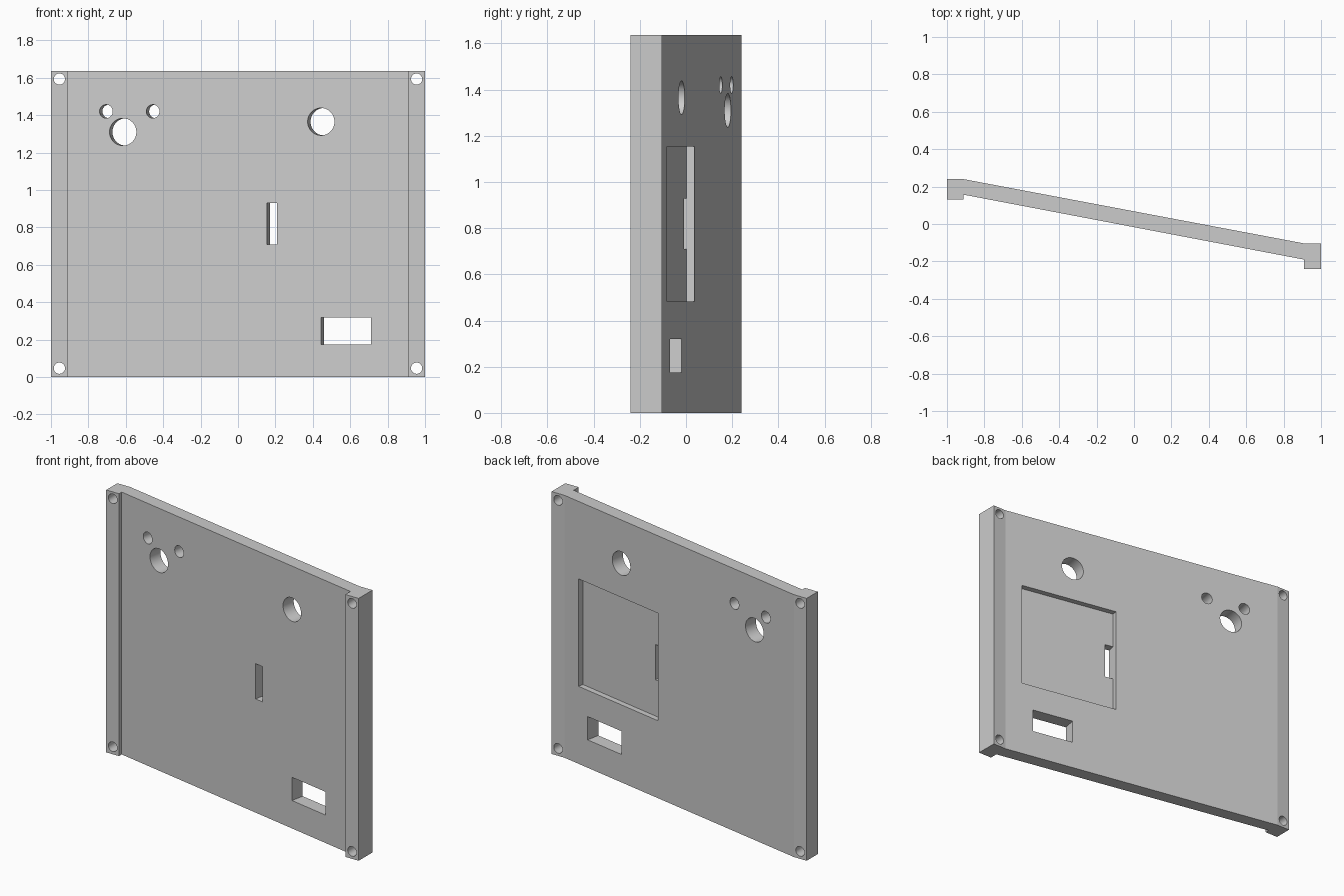
import bpy, bmesh, math
from mathutils import Matrix, Vector

cube = bpy.data.objects.get("Cube")
if cube:
    bpy.data.objects.remove(cube, do_unlink=True)

HEIGHT = 1.636
SLOPE = math.atan2(-0.347, 1.82)           # lean of the panel seen from above
FRONT = Vector((0, -0.0165, 0))            # middle of the slanted front face
SLANT = Matrix.Translation(FRONT) @ Matrix.Rotation(SLOPE, 4, 'Z')

grey = bpy.data.materials.new("light grey")
grey.use_nodes = True
grey.diffuse_color = (0.6, 0.6, 0.6, 1)
grey.node_tree.nodes["Principled BSDF"].inputs["Base Color"].default_value = (0.6, 0.6, 0.6, 1)


def make_object(name, bm):
    bmesh.ops.recalc_face_normals(bm, faces=bm.faces)
    mesh = bpy.data.meshes.new(name)
    bm.to_mesh(mesh)
    bm.free()
    mesh.materials.append(grey)
    obj = bpy.data.objects.new(name, mesh)
    bpy.context.collection.objects.link(obj)
    return obj


def round_cutter(x, z, radius, frame):
    """Cylinder running front to back in the given frame."""
    bm = bmesh.new()
    place = frame @ Matrix.Translation((x, 0, z)) @ Matrix.Rotation(math.pi / 2, 4, 'X')
    bmesh.ops.create_cone(bm, cap_ends=True, segments=64, radius1=radius,
                          radius2=radius, depth=1, matrix=place)
    return make_object("round_cutter", bm)


def box_cutter(x0, x1, z0, z1, y0=-0.3):
    """Box square to the slanted panel, starting y0 behind its front face."""
    y1 = 0.3
    bm = bmesh.new()
    place = (SLANT @ Matrix.Translation(((x0 + x1) / 2, (y0 + y1) / 2, (z0 + z1) / 2))
             @ Matrix.Diagonal((x1 - x0, y1 - y0, z1 - z0, 1)))
    bmesh.ops.create_cube(bm, size=1, matrix=place)
    return make_object("box_cutter", bm)


# Panel with a mounting flange at each side, extruded from its plan outline
outline = [(-1, 0.24), (-0.912, 0.24), (0.91, -0.104), (1, -0.104), (1, -0.24),
           (0.908, -0.24), (0.908, -0.19), (-0.912, 0.157), (-0.912, 0.13), (-1, 0.13)]
bm = bmesh.new()
base = bm.faces.new([bm.verts.new((x, y, 0)) for x, y in outline])
top = bmesh.ops.extrude_face_region(bm, geom=[base])
bmesh.ops.translate(bm, vec=(0, 0, HEIGHT),
                    verts=[v for v in top["geom"] if isinstance(v, bmesh.types.BMVert)])
panel = make_object("slanted_panel", bm)

# Screw holes in the flange corners
cutters = [round_cutter(x, z, 0.03, Matrix.Identity(4))
           for x in (-0.955, 0.955) for z in (0.047, 1.593)]

# Large and small round openings, square to the slanted face
cos = math.cos(SLOPE)
for x, z, radius in [(-0.615, 1.31, 0.073), (0.444, 1.365, 0.073),
                     (-0.705, 1.42, 0.036), (-0.455, 1.42, 0.036)]:
    cutters.append(round_cutter(x / cos, z, radius, SLANT))

# Rear pocket, cable slot along its edge, and lower window
cutters.append(box_cutter(0.157, 0.798, 0.483, 1.153, 0.049))
cutters.append(box_cutter(0.157, 0.212, 0.709, 0.929))
cutters.append(box_cutter(0.452, 0.724, 0.174, 0.319))

bpy.context.view_layer.objects.active = panel
for cutter in cutters:
    cutter.hide_render = True
    mod = panel.modifiers.new("opening", 'BOOLEAN')
    mod.operation = 'DIFFERENCE'
    mod.solver = 'EXACT'
    mod.object = cutter
    bpy.ops.object.modifier_apply(modifier=mod.name)
for cutter in cutters:
    bpy.data.objects.remove(cutter, do_unlink=True)

# Smooth bores, crisp edges
bpy.ops.object.select_all(action='DESELECT')
panel.select_set(True)
bpy.ops.object.shade_smooth_by_angle(angle=math.radians(8))
